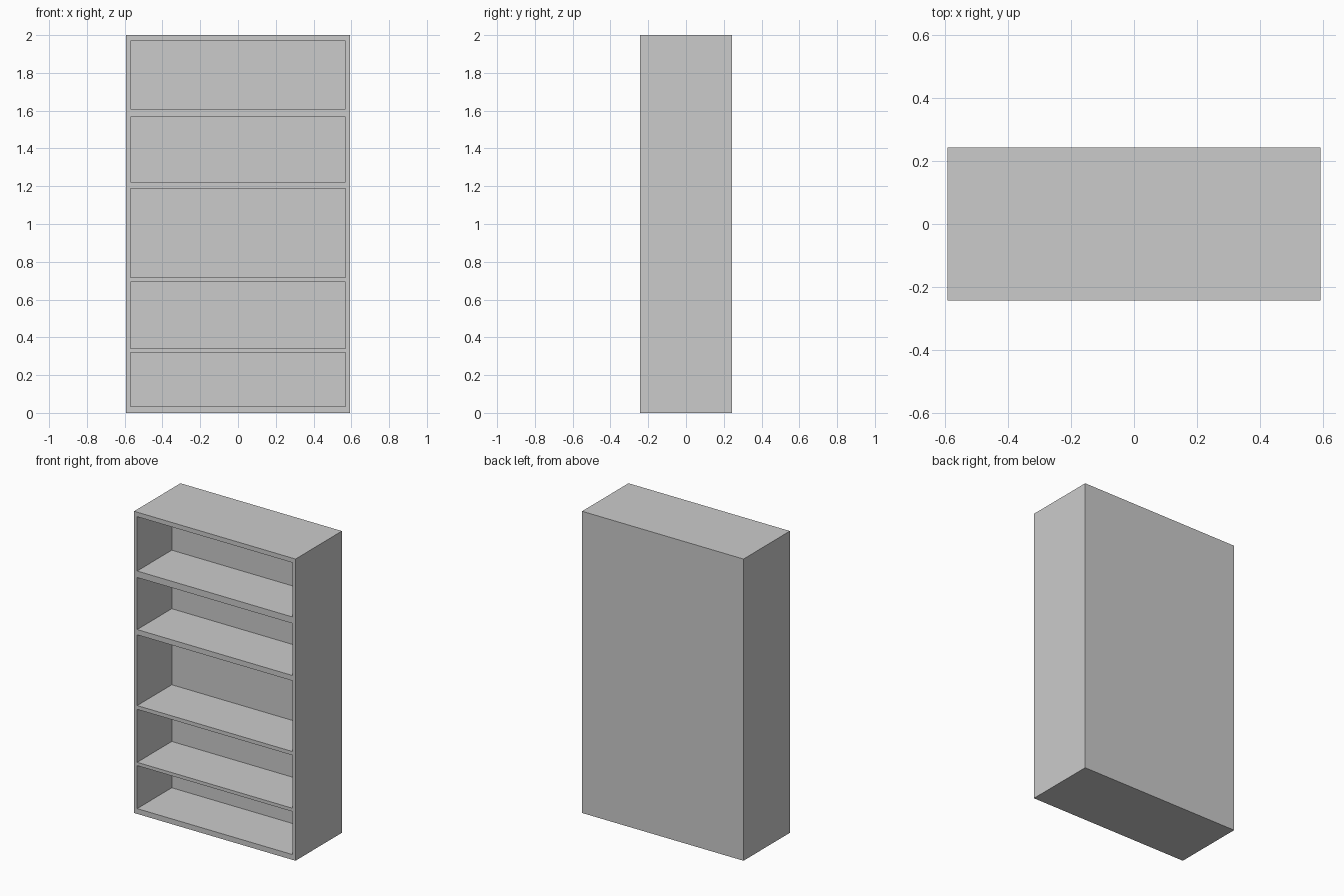
import bpy
import bmesh
from mathutils import Matrix, Vector

default_cube = bpy.data.objects.get("Cube")
if default_cube:
    bpy.data.objects.remove(default_cube, do_unlink=True)

WIDTH, DEPTH, HEIGHT = 1.184, 0.486, 2.0
INNER_WIDTH = 1.138
INNER_DEPTH = 0.362
# Bottom and top height of each open compartment
COMPARTMENTS = [(0.035, 0.32), (0.342, 0.693), (0.718, 1.187),
                (1.222, 1.567), (1.61, 1.97)]


def add_box(bm, low, high):
    low, high = Vector(low), Vector(high)
    size = Matrix.Diagonal(high - low).to_4x4()
    bmesh.ops.create_cube(bm, size=1, matrix=Matrix.Translation((low + high) / 2) @ size)


def make_object(name, boxes, material):
    bm = bmesh.new()
    for low, high in boxes:
        add_box(bm, low, high)
    mesh = bpy.data.meshes.new(name)
    bm.to_mesh(mesh)
    bm.free()
    mesh.materials.append(material)
    obj = bpy.data.objects.new(name, mesh)
    bpy.context.collection.objects.link(obj)
    return obj


# Plain grey finish
grey = bpy.data.materials.new("light_grey")
grey.use_nodes = True
grey.diffuse_color = (0.6, 0.6, 0.6, 1)
grey.node_tree.nodes["Principled BSDF"].inputs["Base Color"].default_value = (0.6, 0.6, 0.6, 1)

# Cabinet body
front = -DEPTH / 2
cabinet = make_object("bookcase_body", [
    ((-WIDTH / 2, front, 0), (WIDTH / 2, -front, HEIGHT))], grey)

# Compartments carved from the front, leaving the shelves and back panel
cutter = make_object("compartment_cutter", [
    ((-INNER_WIDTH / 2, front - 0.1, low), (INNER_WIDTH / 2, front + INNER_DEPTH, high))
    for low, high in COMPARTMENTS], grey)
cutter.hide_render = True

carve = cabinet.modifiers.new("carve_compartments", 'BOOLEAN')
carve.operation = 'DIFFERENCE'
carve.solver = 'EXACT'
carve.object = cutter
bpy.context.view_layer.objects.active = cabinet
cabinet.select_set(True)
bpy.ops.object.modifier_apply(modifier=carve.name)
bpy.data.objects.remove(cutter, do_unlink=True)
